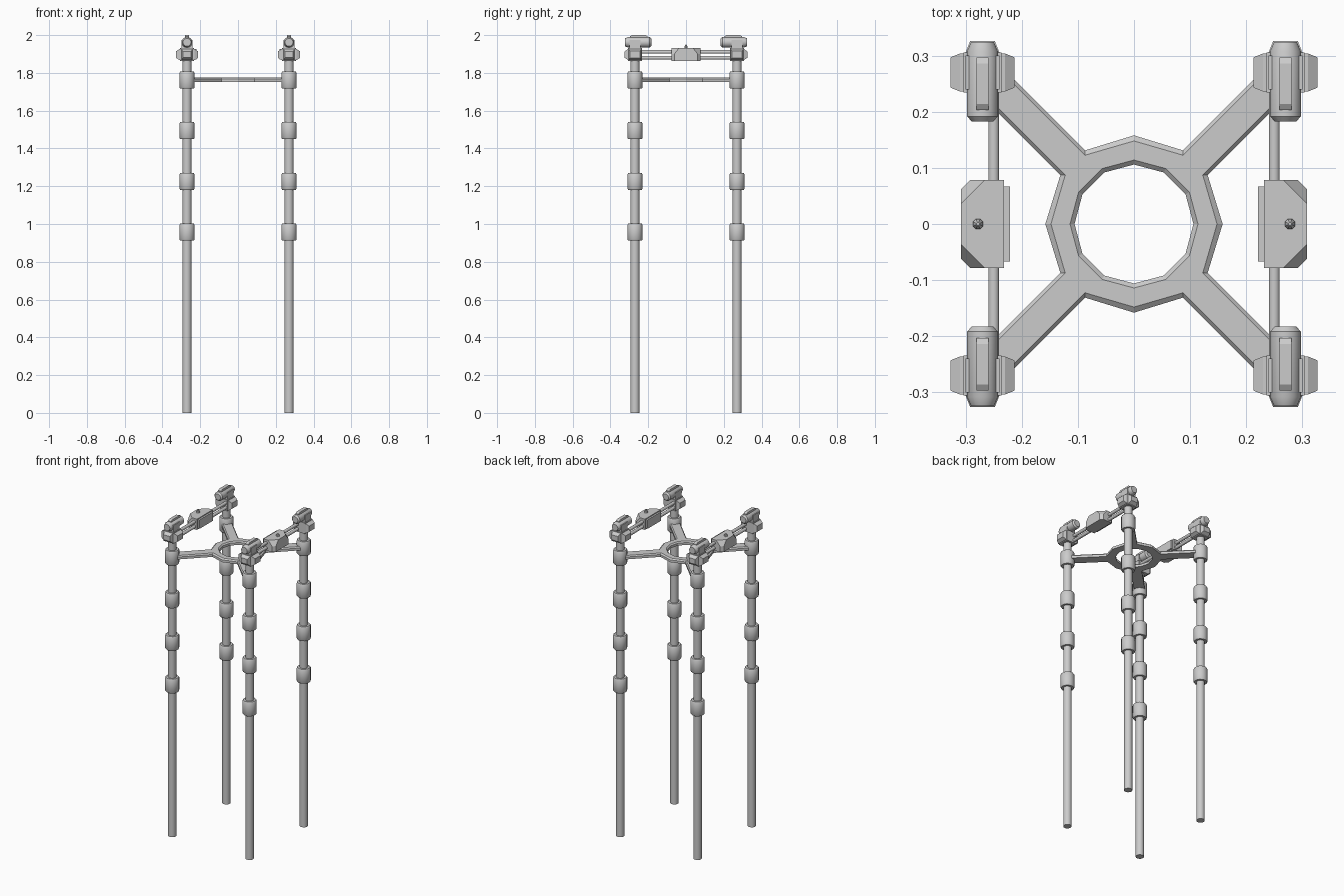
import bpy, bmesh, math
from mathutils import Vector

if "Cube" in bpy.data.objects:
    bpy.data.objects.remove(bpy.data.objects["Cube"])

grey = bpy.data.materials.new("light_grey")
grey.diffuse_color = (0.6, 0.6, 0.6, 1)
grey.use_nodes = True
grey.node_tree.nodes["Principled BSDF"].inputs["Base Color"].default_value = grey.diffuse_color
P = 0.27  # pole offset from centre


def finish(name, bm, smooth=False):
    bmesh.ops.recalc_face_normals(bm, faces=bm.faces)
    me = bpy.data.meshes.new(name)
    bm.to_mesh(me)
    bm.free()
    me.materials.append(grey)
    ob = bpy.data.objects.new(name, me)
    bpy.context.collection.objects.link(ob)
    if smooth:
        bpy.ops.object.select_all(action='DESELECT')
        ob.select_set(True)
        bpy.context.view_layer.objects.active = ob
        bpy.ops.object.shade_smooth_by_angle(angle=math.radians(35))
    return ob


def loft(name, rings, smooth=False, closed=False):
    """Skin a list of equal-length rings; cap the ends or close the loop."""
    bm = bmesh.new()
    vs = [[bm.verts.new(p) for p in r] for r in rings]
    n = len(vs[0])
    pairs = list(zip(vs, vs[1:])) + ([(vs[-1], vs[0])] if closed else [])
    for a, b in pairs:
        for i in range(n):
            j = (i + 1) % n
            bm.faces.new((a[i], a[j], b[j], b[i]))
    if not closed:
        bm.faces.new(vs[0])
        bm.faces.new(vs[-1])
    return finish(name, bm, smooth)


def turned(name, centre, axis, profile, sides, smooth=True):
    """Round part: profile is (distance along axis, radius)."""
    ax = Vector(axis)
    u = Vector((1, 0, 0))
    v = ax.cross(u)
    rings = []
    for d, r in profile:
        rings.append([Vector(centre) + ax * d + r * (u * math.cos(t) + v * math.sin(t))
                      for t in [(i + 0.5) * math.tau / sides for i in range(sides)]])
    return loft(name, rings, smooth)


def block(name, centre, axis, profile):
    """Tapered block along x, y or z: (offset, half width, half depth) per section."""
    rings = []
    for d, a, b in profile:
        ring = []
        for s, t in ((-1, -1), (1, -1), (1, 1), (-1, 1)):
            o = {'x': (d, s * a, t * b), 'y': (s * a, d, t * b), 'z': (s * a, t * b, d)}[axis]
            ring.append(Vector(centre) + Vector(o))
        rings.append(ring)
    return loft(name, rings)


# Four poles with collars, clamps and top housings
for sx in (-1, 1):
    for sy in (-1, 1):
        x, y = sx * P, sy * P
        turned("pole", (x, y, 0), (0, 0, 1), [(0, 0.024), (1.88, 0.024)], 16)
        for z in (0.957, 1.225, 1.494, 1.762):
            turned("collar", (x, y, z), (0, 0, 1),
                   [(-0.045, 0.037), (-0.039, 0.041), (0.039, 0.041), (0.045, 0.037)], 12)
        # clamp with tapered side wings and outer nose
        block("clamp_core", (x, y, 1.897), 'z',
              [(-0.034, 0.034, 0.036), (0.034, 0.034, 0.036)])
        block("clamp_wings", (x, y, 1.897), 'x',
              [(-0.057, 0.027, 0.018), (-0.04, 0.034, 0.029),
               (0.04, 0.034, 0.029), (0.057, 0.027, 0.018)])
        block("clamp_nose", (x, y, 1.897), 'y',
              [(0, 0.03, 0.03), (sy * 0.036, 0.03, 0.03), (sy * 0.056, 0.022, 0.016)])
        # horizontal housing pointing inward
        turned("housing", (x, y, 1.962), (0, sy, 0),
               [(-0.087, 0.020), (-0.078, 0.028), (0.038, 0.028), (0.054, 0.021)], 16)
        block("housing_neck", (x, y, 1.94), 'z',
              [(-0.02, 0.03, 0.03), (0.035, 0.03, 0.03)])
        # top ridge with sloped ends
        block("housing_ridge", (x, y - sy * 0.02, 1.98), 'z',
              [(0, 0.011, 0.047), (0.013, 0.011, 0.047), (0.02, 0.011, 0.036)])

# Twin rods and centre boxes on each side
for s in (-1, 1):
    for z in (1.88, 1.911):
        turned("side_rod", (s * 0.25, 0, z), (0, 1, 0), [(-0.25, 0.01), (0.25, 0.01)], 12)

    def outline(cut, z):
        xi, xo, h = 0.232, 0.308, 0.078
        pts = [(xi, -h), (xo - cut, -h), (xo, -h + cut),
               (xo, h - cut), (xo - cut, h), (xi, h)]
        return [(s * a, b, z) for a, b in pts]
    loft("centre_box", [outline(0.016, 1.864), outline(0.016, 1.9), outline(0.042, 1.932)])
    block("box_back_plate", (s * 0.228, 0, 1.898), 'x', [(-0.007, 0.067, 0.028), (0.007, 0.067, 0.028)])
    turned("box_knob", (s * 0.278, 0, 1.93), (0, 0, 1),
           [(0, 0.01), (0.008, 0.01), (0.02, 0.003)], 8)

# Ring frame: four-way star outline around a twelve-sided hole
def rot(p, k):
    c, d = ((1, 0), (0, 1), (-1, 0), (0, -1))[k]
    return (p[0] * c - p[1] * d, p[0] * d + p[1] * c)

hole, star = [], []
quarter_out = [(0.158, 0), (0.131, 0.088), (0.131, 0.088), (0.088, 0.131)]
quarter_in = [(0.148, 0), (0.123, 0.086), (0.123, 0.086), (0.086, 0.123)]
def star_ring(q, z):
    # three points per quarter: tip, lower arm root, upper arm root
    return [(*rot(p, k), z) for k in range(4) for p in (q[0], q[1], q[3])]
def hole_ring(r, z):
    return [(r * math.cos(i * math.tau / 12), r * math.sin(i * math.tau / 12), z) for i in range(12)]
loft("ring_frame", [star_ring(quarter_out, 1.753), star_ring(quarter_out, 1.768),
                    star_ring(quarter_in, 1.775), hole_ring(0.114, 1.775),
                    hole_ring(0.106, 1.768), hole_ring(0.106, 1.753)], closed=True)

# Diagonal arms with bevelled upper edges
for k in range(4):
    rings = []
    for start in (0.14, 0.37):
        ring = []
        for w, z in ((-0.031, 1.753), (0.031, 1.753), (0.031, 1.768), (0.025, 1.775), (-0.025, 1.775), (-0.031, 1.768)):
            d = Vector((1, 1)).normalized()
            p = d * start + Vector((-d.y, d.x)) * w
            ring.append((*rot(p, k), z))
        rings.append(ring)
    loft("diagonal_arm", rings)
